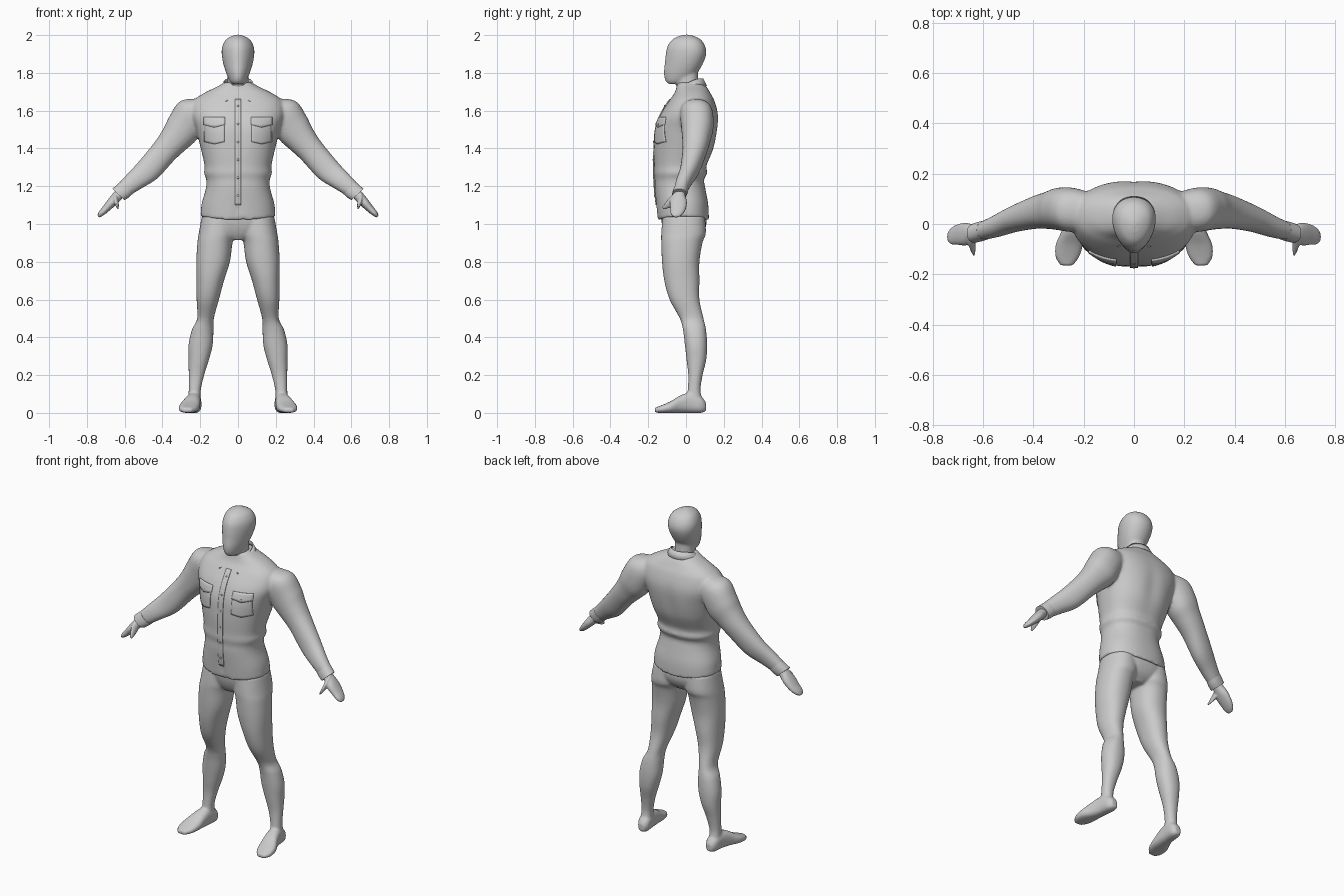
import bpy, bmesh, math
from mathutils import Vector
from mathutils.bvhtree import BVHTree

if "Cube" in bpy.data.objects:
    bpy.data.objects.remove(bpy.data.objects["Cube"])

X, Y, Z = Vector((1, 0, 0)), Vector((0, 1, 0)), Vector((0, 0, 1))
SLANT = Vector((0.73, 0, 0.68))   # across the arm, seen from the front


def spline(rings, steps):
    """Smoothly interpolate ring values (Catmull-Rom)."""
    out, last = [], len(rings) - 1
    for i in range(last):
        p = [rings[max(0, min(last, i + k))] for k in (-1, 0, 1, 2)]
        for s in range(steps):
            t = s / steps
            out.append([0.5 * (2 * b + (c - a) * t + (2 * a - 5 * b + 4 * c - d) * t * t
                               + (3 * b - a - 3 * c + d) * t ** 3) for a, b, c, d in zip(*p)])
    return out + [list(rings[-1])]


def loft(bm, rings, u=X, v=Y, power=2.2, taper=0.0, mirror=False, segs=40, steps=5, shape=None):
    """Skin rings of (x, y, z, radius along u, radius along v)."""
    for side in ((1, -1) if mirror else (1,)):
        rows = []
        for x, y, z, ru, rv in spline(rings, steps):
            row = []
            for k in range(segs):
                a = 2 * math.pi * k / segs
                c, s = math.cos(a), math.sin(a)
                c = math.copysign(abs(c) ** (2 / power), c)
                s = math.copysign(abs(s) ** (2 / power), s)
                co = Vector((x, y, z)) + u * (ru * c * (1 + taper * s)) + v * (rv * s)
                if shape:
                    shape(co)
                co.x *= side
                row.append(bm.verts.new(co))
            rows.append(row)
        for r0, r1 in zip(rows, rows[1:]):
            for k in range(segs):
                n = (k + 1) % segs
                bm.faces.new((r0[k], r0[n], r1[n], r1[k]))
        bm.faces.new(rows[0])
        bm.faces.new(rows[-1])


def finish(name, bm, voxel=0, smooth=0, thick=0, mirror=False):
    if voxel:
        bmesh.ops.recalc_face_normals(bm, faces=bm.faces)
    me = bpy.data.meshes.new(name)
    bm.to_mesh(me)
    bm.free()
    ob = bpy.data.objects.new(name, me)
    bpy.context.collection.objects.link(ob)
    me.polygons.foreach_set("use_smooth", [True] * len(me.polygons))
    if voxel:
        m = ob.modifiers.new("fuse", 'REMESH')
        m.mode, m.voxel_size, m.use_smooth_shade = 'VOXEL', voxel, True
    if smooth:
        m = ob.modifiers.new("soften", 'SMOOTH')
        m.iterations = smooth
    if thick:
        m = ob.modifiers.new("thickness", 'SOLIDIFY')
        m.thickness, m.offset = thick, 0
    if mirror:
        ob.modifiers.new("mirror", 'MIRROR')
    return ob


# head and neck
bm = bmesh.new()
loft(bm, [(0, -.065, 1.742, .028, .03), (0, -.05, 1.76, .044, .06), (0, -.029, 1.80, .062, .088),
          (0, -.011, 1.85, .077, .101), (0, 0, 1.90, .085, .107), (0, .002, 1.94, .082, .1),
          (0, .003, 1.975, .064, .077), (0, .003, 1.994, .035, .042), (0, .003, 2.002, .01, .012)],
     taper=.18, power=2.05)
loft(bm, [(0, .015, 1.66, .066, .066), (0, .008, 1.74, .056, .058), (0, .005, 1.84, .054, .058)])
finish("head", bm, .007, 6)


# shirt: torso and sleeves, with a notch in the front hem
def hem(co):
    w = max(0, 1 - (co.z - 1.02) / .15)
    if co.y < 0:
        co.z += w * .065 * max(0, 1 - abs(co.x) / .032)
    co.z += w * .02 * min(1, abs(co.x) / .2) ** 2
    # shallow groove along the spine and between the chest muscles
    groove = math.exp(-(co.x / .045) ** 2) * math.exp(-((co.z - 1.47) / .12) ** 2)
    co.y += .008 * groove * (-1 if co.y > 0 else 1)


bm = bmesh.new()
loft(bm, [(0, -.015, 1.02, .199, .136), (0, -.02, 1.1, .192, .138), (0, -.032, 1.19, .17, .134),
          (0, -.035, 1.235, .168, .131), (0, -.029, 1.27, .18, .142), (0, -.03, 1.31, .177, .14),
          (0, -.012, 1.4, .197, .161), (0, .001, 1.5, .222, .168), (0, .017, 1.58, .248, .154),
          (0, .03, 1.65, .235, .122), (0, .034, 1.69, .185, .097), (0, .03, 1.725, .115, .08),
          (0, .02, 1.75, .07, .066)], power=2.3, segs=80, shape=hem)
loft(bm, [(.15, .05, 1.63, .05, .06), (.235, .055, 1.59, .092, .086), (.29, .06, 1.51, .096, .085),
          (.335, .055, 1.45, .082, .075), (.39, .046, 1.385, .071, .065), (.475, .02, 1.287, .067, .052),
          (.55, -.01, 1.225, .054, .043), (.605, -.028, 1.18, .044, .036)],
     SLANT, Y, mirror=True)
shirt = finish("shirt", bm, .008, 7)

# cuffs
bm = bmesh.new()
loft(bm, [(.592, -.024, 1.19, .046, .038), (.612, -.03, 1.172, .046, .039),
          (.633, -.036, 1.156, .044, .038)], SLANT, Y, mirror=True)
bmesh.ops.recalc_face_normals(bm, faces=bm.faces)
cuffs = finish("cuffs", bm)
bpy.context.view_layer.objects.active = cuffs
cuffs.select_set(True)
bpy.ops.object.shade_smooth_by_angle(angle=math.radians(40))

# hands: mitten and thumb
bm = bmesh.new()
loft(bm, [(.61, -.033, 1.178, .025, .026), (.64, -.036, 1.146, .027, .033),
          (.668, -.04, 1.115, .025, .045), (.70, -.042, 1.08, .02, .041),
          (.725, -.048, 1.055, .015, .033), (.74, -.052, 1.039, .007, .016)], SLANT, Y, mirror=True)
loft(bm, [(.645, -.045, 1.145, .018, .024), (.645, -.075, 1.12, .019, .022),
          (.641, -.102, 1.098, .014, .015), (.636, -.124, 1.082, .007, .007)],
     SLANT, Vector((0, -.6, .8)), mirror=True)
finish("hands", bm, .005, 4)

# trousers and feet
bm = bmesh.new()
loft(bm, [(0, -.02, .915, .05, .07), (0, -.012, .95, .14, .1), (0, -.01, 1.0, .185, .118),
          (0, -.015, 1.07, .178, .12)], power=2.4)
loft(bm, [(.1, -.012, 1.04, .092, .112), (.111, -.013, .95, .097, .118), (.122, -.022, .9, .093, .109),
          (.132, -.028, .8, .089, .099), (.147, -.022, .7, .073, .093), (.16, -.008, .6, .059, .079),
          (.172, .03, .5, .044, .063), (.187, .045, .44, .057, .061), (.198, .053, .36, .064, .059),
          (.208, .055, .28, .054, .052), (.22, .05, .2, .041, .038), (.229, .043, .12, .032, .034),
          (.231, .045, .05, .034, .044), (.231, .048, .012, .03, .04)], mirror=True)
loft(bm, [(.228, .106, .032, .018, .022), (.229, .08, .043, .035, .043), (.235, .02, .053, .039, .053),
          (.244, -.03, .046, .045, .046), (.257, -.08, .031, .054, .031), (.265, -.13, .02, .048, .02),
          (.268, -.166, .014, .024, .013)], X, Z, power=2.5, mirror=True)
finish("trousers_and_feet", bm, .007, 5)

# surface lookup for details lying on the shirt front
bpy.context.view_layer.update()
tree = BVHTree.FromObject(shirt, bpy.context.evaluated_depsgraph_get())


def front(x, z, lift=0.002):
    hit = tree.ray_cast(Vector((x, -1, z)), Y)[0]
    return Vector((x, (hit.y if hit else -.15) - lift, z))


def panel(name, outline, nx, nz, thick, mirror=False):
    """Patch on the shirt; outline gives (x, z) for u, v in 0..1."""
    bm = bmesh.new()
    g = [[bm.verts.new(front(*outline(i / nx, j / nz))) for i in range(nx + 1)] for j in range(nz + 1)]
    for j in range(nz):
        for i in range(nx):
            bm.faces.new((g[j][i], g[j][i + 1], g[j + 1][i + 1], g[j + 1][i]))
    return finish(name, bm, thick=thick, mirror=mirror)


# placket, pockets and pocket flaps
panel("placket", lambda u, v: (-.016 + .032 * u, 1.1 + .56 * v), 4, 40, .006)
panel("pockets", lambda u, v: (.072 + .105 * u, 1.435 + .1 * v - .012 * (1 - v) * (1 - abs(2 * u - 1))),
      10, 10, .005, True)
panel("pocket_flaps", lambda u, v: (.069 + .111 * u, 1.525 + .04 * v - .014 * (1 - v) * (1 - abs(2 * u - 1))),
      10, 4, .009, True)

# buttons
bm = bmesh.new()
spots = [(0, 1.15 + .095 * i) for i in range(6)] + [(.124, 1.525), (-.124, 1.525)]
for x, z in spots:
    new = bmesh.ops.create_uvsphere(bm, u_segments=12, v_segments=6, radius=.006)["verts"]
    bmesh.ops.scale(bm, vec=(1, .6, 1), verts=new)
    bmesh.ops.translate(bm, vec=front(x, z, .005), verts=new)
finish("buttons", bm)

# collar: folded band that is open at the front with pointed tips
bm = bmesh.new()
rows = []
for k in range(49):
    th = math.radians(-166 + 332 * k / 48)
    c, s = math.cos(th), math.sin(th)
    f = max(0, (-c - .6) / .4)
    z = 1.73 + .04 * c + .02 * s * s
    top = Vector((.072 * s, .018 + .07 * c, z))
    low = Vector((.096 * s + math.copysign(.04 * f, s), .017 + .09 * c - .022 * f, z - .04 - .008 * f))
    rows.append([bm.verts.new(top.lerp(low, t)) for t in (0, .5, 1)])
for a, b in zip(rows, rows[1:]):
    for i in (0, 1):
        bm.faces.new((a[i], a[i + 1], b[i + 1], b[i]))
finish("collar", bm, thick=.007)
